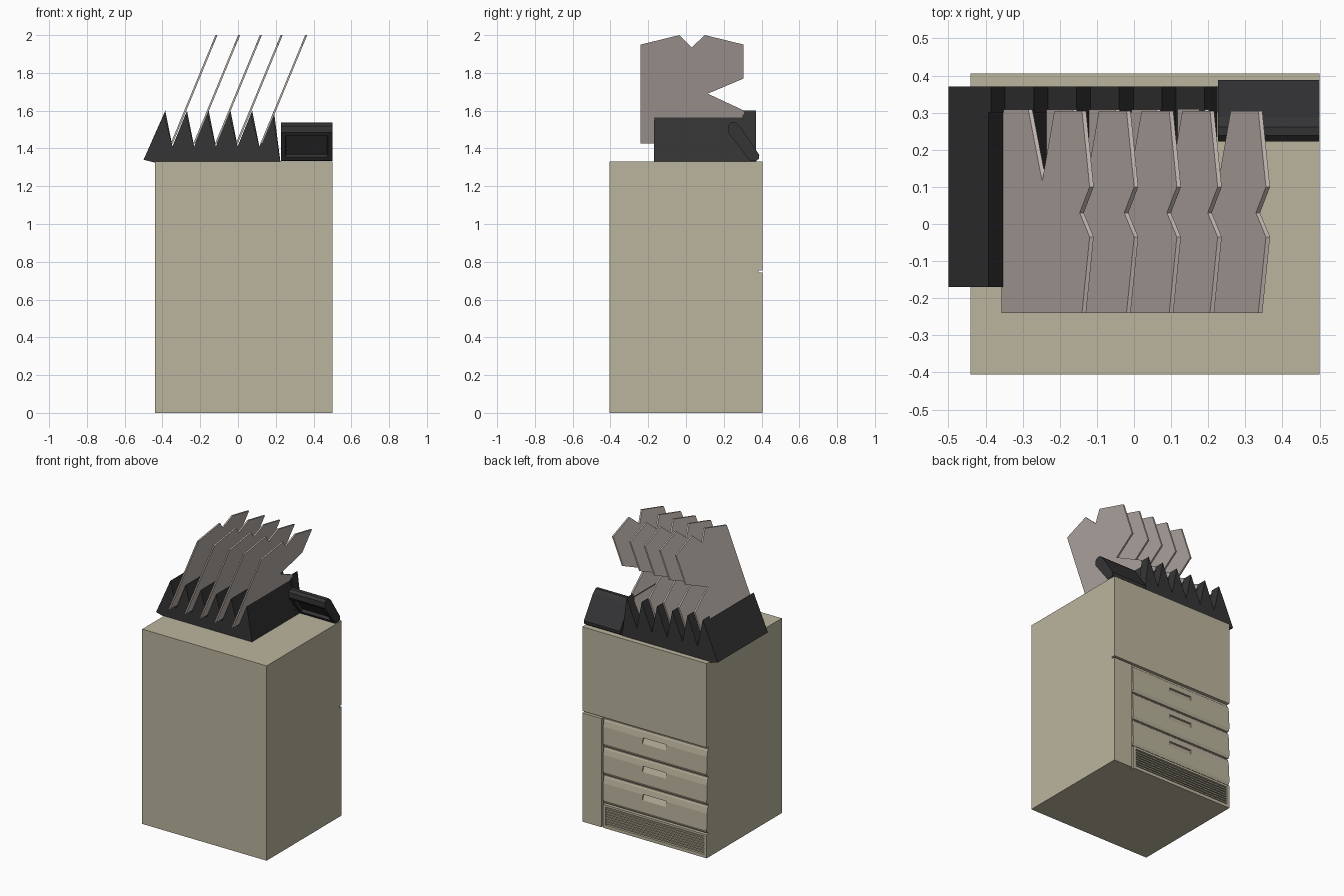
import bpy, bmesh
from mathutils import Vector

if "Cube" in bpy.data.objects:
    bpy.data.objects.remove(bpy.data.objects["Cube"])


def material(name, rgb):
    m = bpy.data.materials.new(name)
    m.diffuse_color = (*rgb, 1)
    m.use_nodes = True
    m.node_tree.nodes["Principled BSDF"].inputs["Base Color"].default_value = m.diffuse_color
    return m


BEIGE = material("beige", (0.50, 0.46, 0.34))
BLACK = material("black", (0.035, 0.035, 0.037))
PAPER = material("paper", (0.50, 0.44, 0.41))


def finish(name, bm, mat):
    bmesh.ops.recalc_face_normals(bm, faces=bm.faces)
    me = bpy.data.meshes.new(name)
    bm.to_mesh(me)
    bm.free()
    me.materials.append(mat)
    ob = bpy.data.objects.new(name, me)
    bpy.context.collection.objects.link(ob)
    return ob


def prism_bm(pts, axis, a, b):
    """Extrude a 2D profile along x (pts are y,z) or y (pts are x,z)."""
    bm = bmesh.new()
    if axis == 'x':
        to3 = lambda p, d: (d, p[0], p[1])
    else:
        to3 = lambda p, d: (p[0], d, p[1])
    face = bm.faces.new([bm.verts.new(to3(p, a)) for p in pts])
    ext = bmesh.ops.extrude_face_region(bm, geom=[face])
    move = Vector(to3((0, 0), b - a))
    bmesh.ops.translate(bm, vec=move,
                        verts=[g for g in ext['geom'] if isinstance(g, bmesh.types.BMVert)])
    bmesh.ops.recalc_face_normals(bm, faces=bm.faces)
    return bm


def prism(name, pts, axis, a, b, mat):
    return finish(name, prism_bm(pts, axis, a, b), mat)


def box(name, x, y, z, mat):
    pts = [(y[0], z[0]), (y[1], z[0]), (y[1], z[1]), (y[0], z[1])]
    return prism(name, pts, 'x', x[0], x[1], mat)


L, R = -0.44, 0.50
FACE = 0.405      # finished back face
CORE = 0.383      # recess behind drawers and seams

# Cabinet body: front cover, core, and panels on the working side
box("front_cover", (L, R), (-0.405, -0.30), (0, 1.33), BEIGE)
box("cabinet_core", (L, R), (-0.30, CORE), (0, 1.33), BEIGE)
box("upper_panel", (L, R), (CORE, FACE), (0.755, 1.33), BEIGE)
box("side_post", (0.355, R), (CORE, FACE), (0, 0.742), BEIGE)

# Three paper drawers with scooped grips
for i in range(3):
    z0 = 0.168 + i * 0.193
    z1 = z0 + 0.185
    profile = [(CORE, z0), (0.396, z0), (FACE, z0 + 0.02), (0.402, z1 - 0.05),
               (0.395, z1 - 0.012), (0.390, z1), (CORE, z1)]
    drawer = prism(f"drawer_{i + 1}", profile, 'x', L, 0.345, BEIGE)
    g = z1 - 0.075
    cutter = prism(f"grip_cutter_{i + 1}",
                   [(0.387, g + 0.028), (0.42, g + 0.028), (0.42, g - 0.014), (0.404, g - 0.014)],
                   'x', -0.13, 0.045, BEIGE)
    cutter.hide_render = True
    cutter.hide_viewport = True
    cut = drawer.modifiers.new("grip", 'BOOLEAN')
    cut.object = cutter
    cut.solver = 'EXACT'

# Vent grille: frame and slats
box("vent_bottom_rail", (L, 0.345), (CORE, FACE), (0, 0.022), BEIGE)
box("vent_top_rail", (L, 0.345), (CORE, FACE), (0.145, 0.16), BEIGE)
box("vent_left_rail", (L, L + 0.02), (CORE, FACE), (0.022, 0.145), BEIGE)
box("vent_right_rail", (0.325, 0.345), (CORE, FACE), (0.022, 0.145), BEIGE)
for i in range(7):
    z = 0.029 + i * 0.0165
    box(f"vent_slat_{i + 1}", (L + 0.02, 0.325), (CORE, 0.401), (z, z + 0.009), BEIGE)


# Saw-toothed sorter trays, with slightly taller teeth along the back
def saw(peak):
    pts = [(-0.44, 1.325), (-0.50, 1.34)]
    for i in range(6):
        x = -0.385 + i * 0.115
        pts.append((x - (1.6 - peak) * 0.4, peak))
        if i < 5:
            pts.append((x + 0.038, 1.41))
    return pts + [(0.225, 1.325)]


prism("sorter_trays", saw(1.583), 'y', -0.17, 0.30, BLACK)
prism("sorter_back_teeth", saw(1.60), 'y', 0.30, 0.37, BLACK)

# Leaning sorter plates
OUTLINE = [(-0.24, 1.425), (-0.24, 1.95), (-0.035, 2.0), (0.03, 1.935), (0.10, 2.0),
           (0.305, 1.95), (0.305, 1.77), (0.115, 1.69), (0.308, 1.60), (0.308, 1.425)]
for i, dx in enumerate((0, 0.12, 0.235, 0.345, 0.475)):
    bm = prism_bm(OUTLINE, 'x', -0.357 + dx, -0.346 + dx)
    for v in bm.verts:
        v.co.x += (v.co.z - 1.425) * 0.413
    finish(f"plate_{i + 1}", bm, PAPER)

# Tilted control panel with a recess on its underside
PANEL = [(0.222, 1.485), (0.222, 1.52), (0.238, 1.536), (0.262, 1.538), (0.288, 1.515),
         (0.388, 1.365), (0.386, 1.345), (0.370, 1.333), (0.338, 1.335)]
bm = prism_bm(PANEL, 'x', 0.227, 0.50, )
under = max((f for f in bm.faces if abs(f.normal.x) < 0.1), key=lambda f: -f.normal.y - f.normal.z
            if f.normal.z < -0.2 and f.normal.y < -0.2 else -9)
bmesh.ops.inset_individual(bm, faces=[under], thickness=0.035, depth=0)
bmesh.ops.inset_individual(bm, faces=[under], thickness=0.004, depth=-0.02)
panel = finish("control_panel", bm, BLACK)
